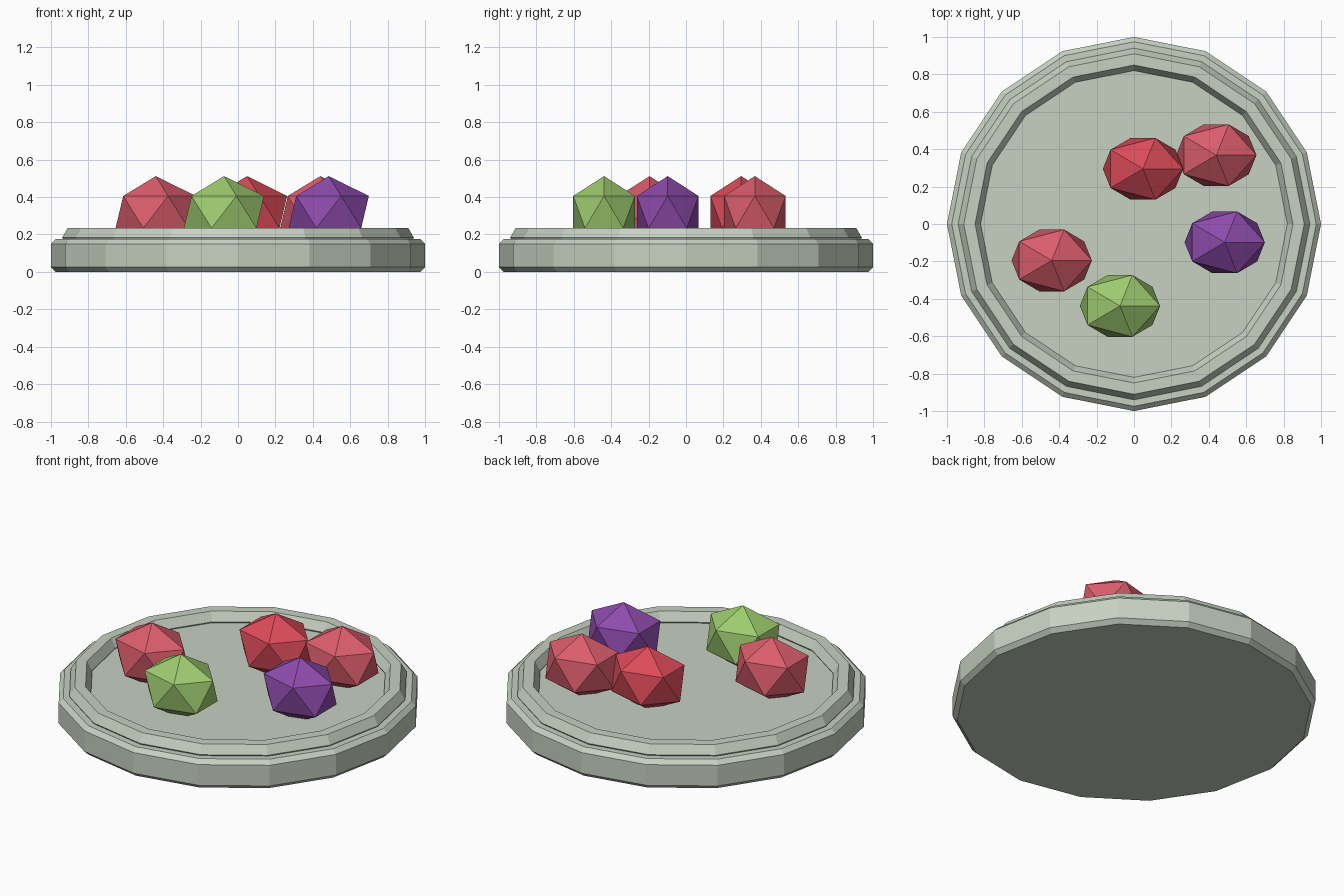
import bpy

if "Cube" in bpy.data.objects:
    bpy.data.objects.remove(bpy.data.objects["Cube"])


def paint(obj, name, color):
    mat = bpy.data.materials.get(name) or bpy.data.materials.new(name)
    mat.diffuse_color = (*color, 1)
    mat.use_nodes = True
    mat.node_tree.nodes["Principled BSDF"].inputs["Base Color"].default_value = mat.diffuse_color
    obj.data.materials.append(mat)


STONE = (0.57, 0.64, 0.54)
ROSE = (0.71, 0.11, 0.15)
RED = (0.71, 0.07, 0.10)
GREEN = (0.34, 0.60, 0.16)
PURPLE = (0.27, 0.07, 0.41)

# plate base: 16-sided disc with chamfered edges
bpy.ops.mesh.primitive_cylinder_add(vertices=16, radius=1, depth=0.175, location=(0, 0, 0.0875))
base = bpy.context.object
base.name = "plate_base"
bevel = base.modifiers.new("chamfer", "BEVEL")
bevel.width = 0.025
bevel.segments = 1
bevel.limit_method = "ANGLE"
bevel.angle_limit = 0.8
paint(base, "stone", STONE)

# raised rim, half sunk into the base
bpy.ops.mesh.primitive_torus_add(major_segments=16, minor_segments=6,
                                 major_radius=0.88, minor_radius=0.06, location=(0, 0, 0.183))
rim = bpy.context.object
rim.name = "plate_rim"
paint(rim, "stone", STONE)
for p in rim.data.polygons:
    p.use_smooth = False

# faceted fruit pieces resting in the plate
fruits = [
    ("rose_fruit_left", -0.44, -0.195, "rose", ROSE),
    ("green_fruit", -0.075, -0.438, "green", GREEN),
    ("purple_fruit", 0.485, -0.098, "purple", PURPLE),
    ("red_fruit_middle", 0.048, 0.295, "red", RED),
    ("rose_fruit_right", 0.44, 0.368, "rose", ROSE),
]
for name, x, y, mat, color in fruits:
    bpy.ops.mesh.primitive_ico_sphere_add(subdivisions=1, radius=1, location=(x, y, 0.32))
    fruit = bpy.context.object
    fruit.name = name
    fruit.scale = (0.24, 0.194, 0.192)
    paint(fruit, mat, color)
